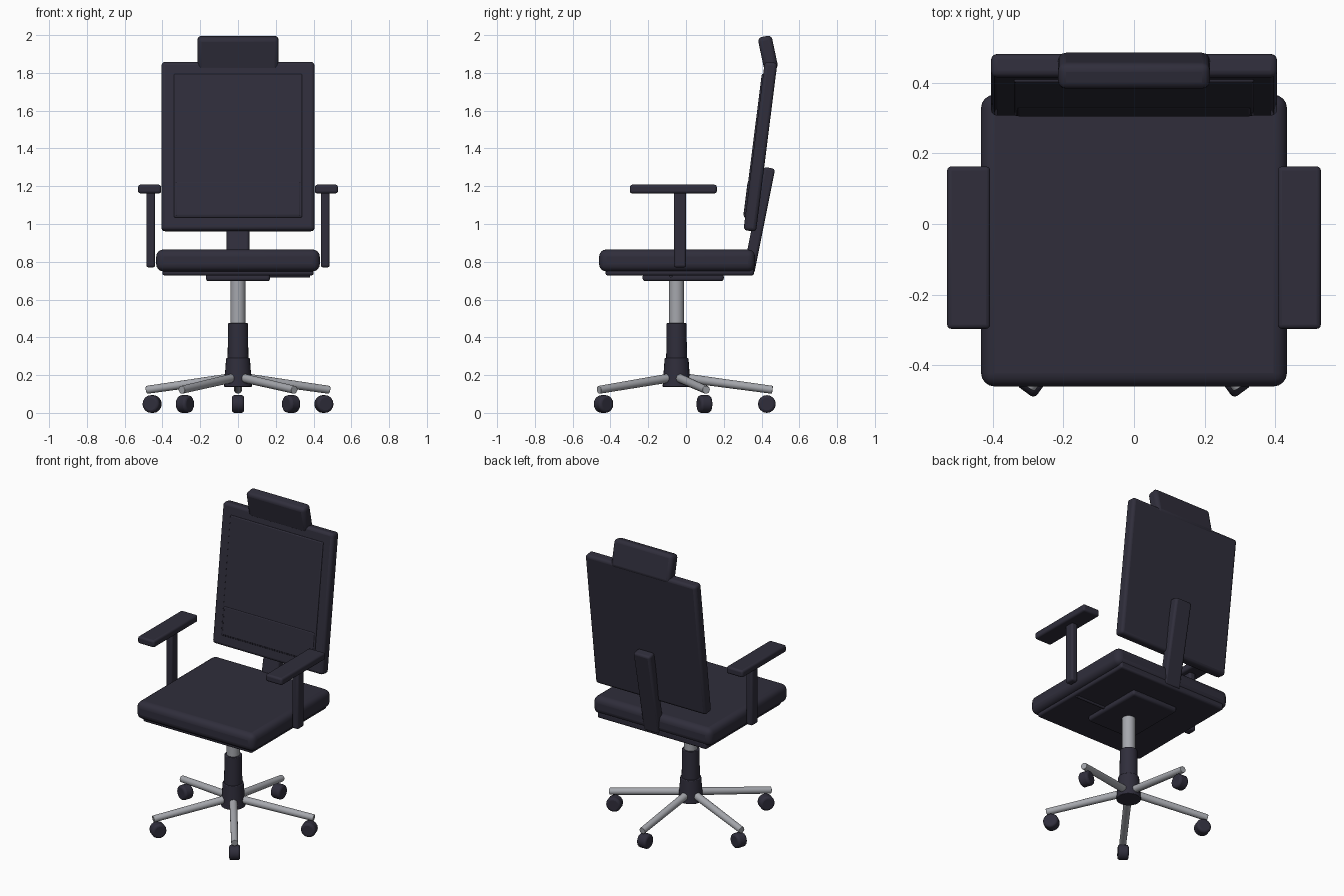
import bpy
import math
from math import radians
from mathutils import Vector

cube = bpy.data.objects.get("Cube")
if cube:
    bpy.data.objects.remove(cube, do_unlink=True)


def material(name, colour):
    mat = bpy.data.materials.new(name)
    mat.use_nodes = True
    mat.diffuse_color = colour
    bsdf = mat.node_tree.nodes["Principled BSDF"]
    bsdf.inputs["Base Color"].default_value = colour
    return mat


DARK = material("dark upholstery", (0.029, 0.027, 0.044, 1))
METAL = material("grey metal", (0.38, 0.39, 0.42, 1))


def finish(obj, name, mat, bevel, segments):
    obj.name = name
    obj.data.materials.append(mat)
    if bevel:
        mod = obj.modifiers.new("Bevel", "BEVEL")
        mod.width = bevel
        mod.segments = segments
        mod.limit_method = "ANGLE"
    bpy.ops.object.shade_smooth_by_angle(angle=radians(35))
    return obj


def box(name, centre, size, bevel=0.01, tilt=0, segments=3):
    """Rounded box; a positive tilt leans its top backwards."""
    bpy.ops.mesh.primitive_cube_add(size=1, location=centre)
    obj = bpy.context.object
    obj.scale = size
    bpy.ops.object.transform_apply(location=False, rotation=False, scale=True)
    obj.rotation_euler.x = radians(-tilt)
    return finish(obj, name, DARK, bevel, segments)


def rod(name, start, end, r1, r2, mat, bevel=0, sides=24):
    """Round bar between two points, optionally tapered."""
    a, b = Vector(start), Vector(end)
    bpy.ops.mesh.primitive_cone_add(vertices=sides, radius1=r1, radius2=r2,
                                    depth=(b - a).length, location=(a + b) / 2)
    obj = bpy.context.object
    obj.rotation_euler = (b - a).to_track_quat("Z", "Y").to_euler()
    return finish(obj, name, mat, bevel, 3)


AXIS_Y = -0.05   # centre line of the column

# Seat and its underside
box("seat_cushion", (0, -0.047, 0.807), (0.866, 0.826, 0.116), 0.038, segments=4)
box("seat_plate", (0, -0.033, 0.75), (0.80, 0.786, 0.045), 0.012)
box("tilt_mechanism", (0, -0.015, 0.717), (0.34, 0.43, 0.04), 0.015)
rod("height_lever", (0.14, -0.08, 0.727), (0.38, -0.08, 0.727), 0.01, 0.01, DARK, sides=12)

# Backrest, all panels sharing one lean
LEAN = 7.2
lean = radians(LEAN)
up = Vector((0, math.sin(lean), math.cos(lean)))
forward = Vector((0, -math.cos(lean), math.sin(lean)))
back_centre = Vector((0, 0.394, 1.41))
box("backrest_frame", back_centre, (0.81, 0.067, 0.90), 0.018, LEAN)
box("backrest_pad", back_centre + forward * 0.029, (0.68, 0.024, 0.765), 0.006, LEAN)
box("lumbar_pad", back_centre + forward * 0.031 - up * 0.285,
    (0.66, 0.026, 0.18), 0.006, LEAN)
box("headrest", (0, 0.434, 1.905), (0.43, 0.075, 0.18), 0.022, -12)
box("back_support", (0, 0.387, 1.02), (0.12, 0.06, 0.565), 0.014, 11.3)

# Armrests
for side, label in ((1, "left"), (-1, "right")):
    box(label + "_arm_post", (side * 0.462, -0.032, 0.975),
        (0.046, 0.065, 0.41), 0.012)
    box(label + "_arm_pad", (side * 0.468, -0.067, 1.185),
        (0.122, 0.46, 0.046), 0.012)

# Column and hub
rod("gas_lift", (0, AXIS_Y, 0.45), (0, AXIS_Y, 0.71), 0.04, 0.04, METAL)
rod("column_cover", (0, AXIS_Y, 0.27), (0, AXIS_Y, 0.475), 0.055, 0.053, DARK, 0.004)
rod("base_hub", (0, AXIS_Y, 0.138), (0, AXIS_Y, 0.29), 0.074, 0.063, DARK, 0.004)

# Five spokes with casters
for i in range(5):
    angle = radians(90 + 72 * i)
    out = Vector((math.cos(angle), math.sin(angle), 0))
    across = Vector((-out.y, out.x, 0))
    centre = Vector((0, AXIS_Y, 0))
    rod(f"spoke_{i + 1}", centre + out * 0.03 + Vector((0, 0, 0.187)),
        centre + out * 0.508 + Vector((0, 0, 0.122)), 0.024, 0.021, METAL, 0.003, 16)
    hub = centre + out * 0.478 + Vector((0, 0, 0.047))
    rod(f"caster_{i + 1}", hub - across * 0.033, hub + across * 0.033,
        0.047, 0.047, DARK, 0.014, 16)
